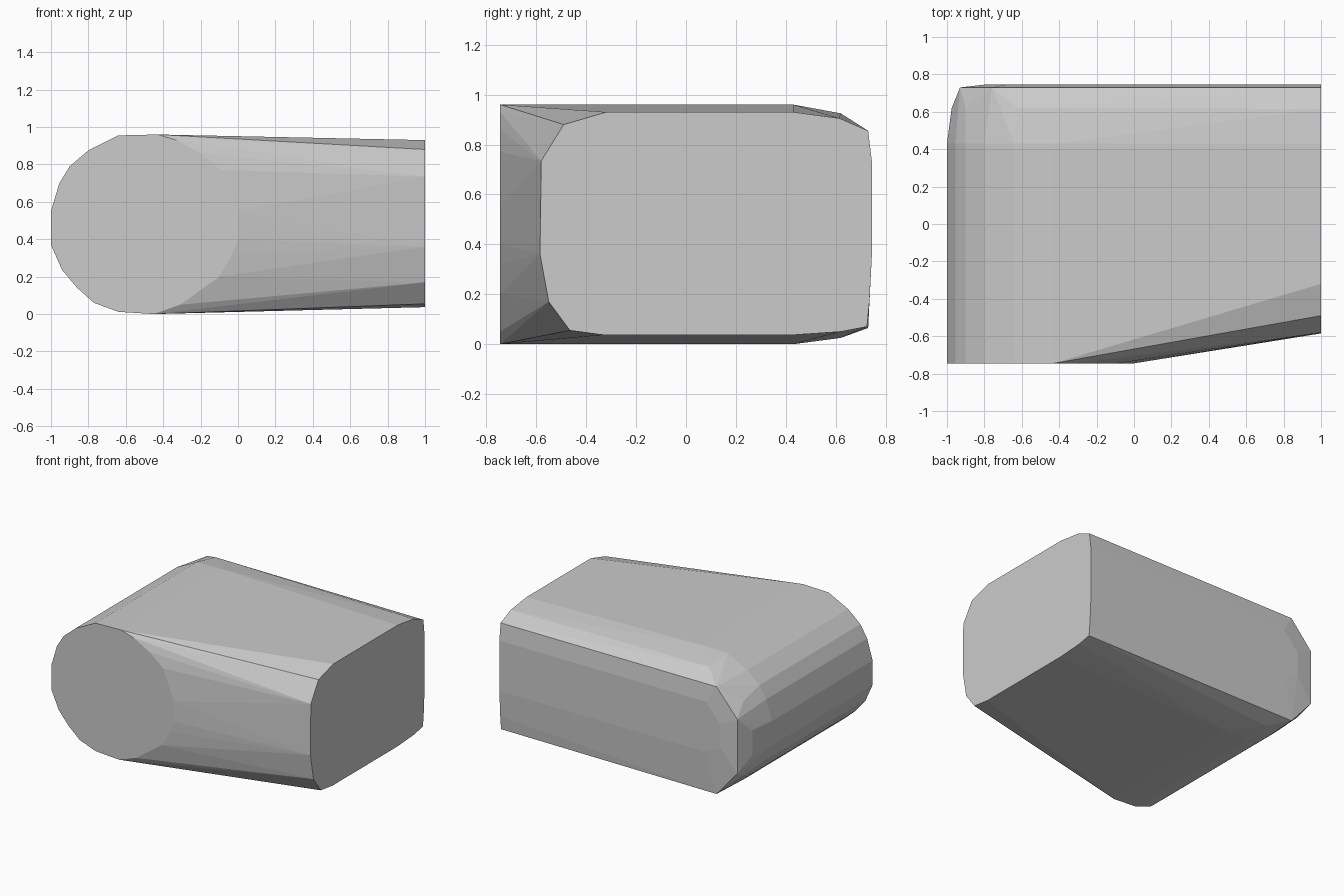
import bpy, bmesh, math

# Flat front end: rounded outline (x, z) lying on y = -0.745
front = [(-0.64, 0.955), (-0.80, 0.875), (-0.90, 0.79), (-0.955, 0.70),
         (-1.0, 0.55), (-1.0, 0.37), (-0.94, 0.235), (-0.86, 0.14),
         (-0.77, 0.06), (-0.64, 0.012), (-0.45, 0.0), (-0.31, 0.05),
         (-0.10, 0.20), (-0.03, 0.32), (0.0, 0.40), (0.0, 0.55),
         (-0.09, 0.77), (-0.20, 0.86), (-0.33, 0.93), (-0.43, 0.96)]

# Flat right end: rounded rectangle (y, z) lying on x = 1
right = [(-0.32, 0.93), (-0.49, 0.88), (-0.58, 0.735), (-0.585, 0.36),
         (-0.55, 0.17), (-0.465, 0.055), (-0.33, 0.037), (0.43, 0.037),
         (0.62, 0.05), (0.725, 0.07), (0.735, 0.17), (0.745, 0.36),
         (0.745, 0.73), (0.73, 0.855), (0.615, 0.905), (0.43, 0.93)]

# Rounded back-left corner: shrinking rings (x, z) at increasing y
back = {
    0.43: front[:11] + front[-1:],
    0.62: [(-0.62, 0.925), (-0.78, 0.85), (-0.90, 0.74), (-0.975, 0.55),
           (-0.975, 0.37), (-0.90, 0.19), (-0.78, 0.085), (-0.62, 0.025)],
    0.73: [(-0.76, 0.855), (-0.93, 0.66), (-0.93, 0.26), (-0.76, 0.065)],
    0.745: [(-0.68, 0.73), (-0.80, 0.60), (-0.80, 0.42), (-0.68, 0.36)],
}

points = [(x, -0.745, z) for x, z in front]
points += [(1.0, y, z) for y, z in right]
points += [(x, y, z) for y, ring in back.items() for x, z in ring]

# Body: convex skin stretched over the outlines
bm = bmesh.new()
for p in points:
    bm.verts.new(p)
hull = bmesh.ops.convex_hull(bm, input=bm.verts[:])
loose = [v for v in bm.verts if not v.link_faces]
bmesh.ops.delete(bm, geom=loose, context='VERTS')
bmesh.ops.dissolve_limit(bm, angle_limit=math.radians(0.5),
                         verts=bm.verts[:], edges=bm.edges[:])
bmesh.ops.recalc_face_normals(bm, faces=bm.faces[:])

mesh = bpy.data.meshes.new("corner_body")
bm.to_mesh(mesh)
bm.free()
body = bpy.data.objects.new("corner_body", mesh)
bpy.context.collection.objects.link(body)
